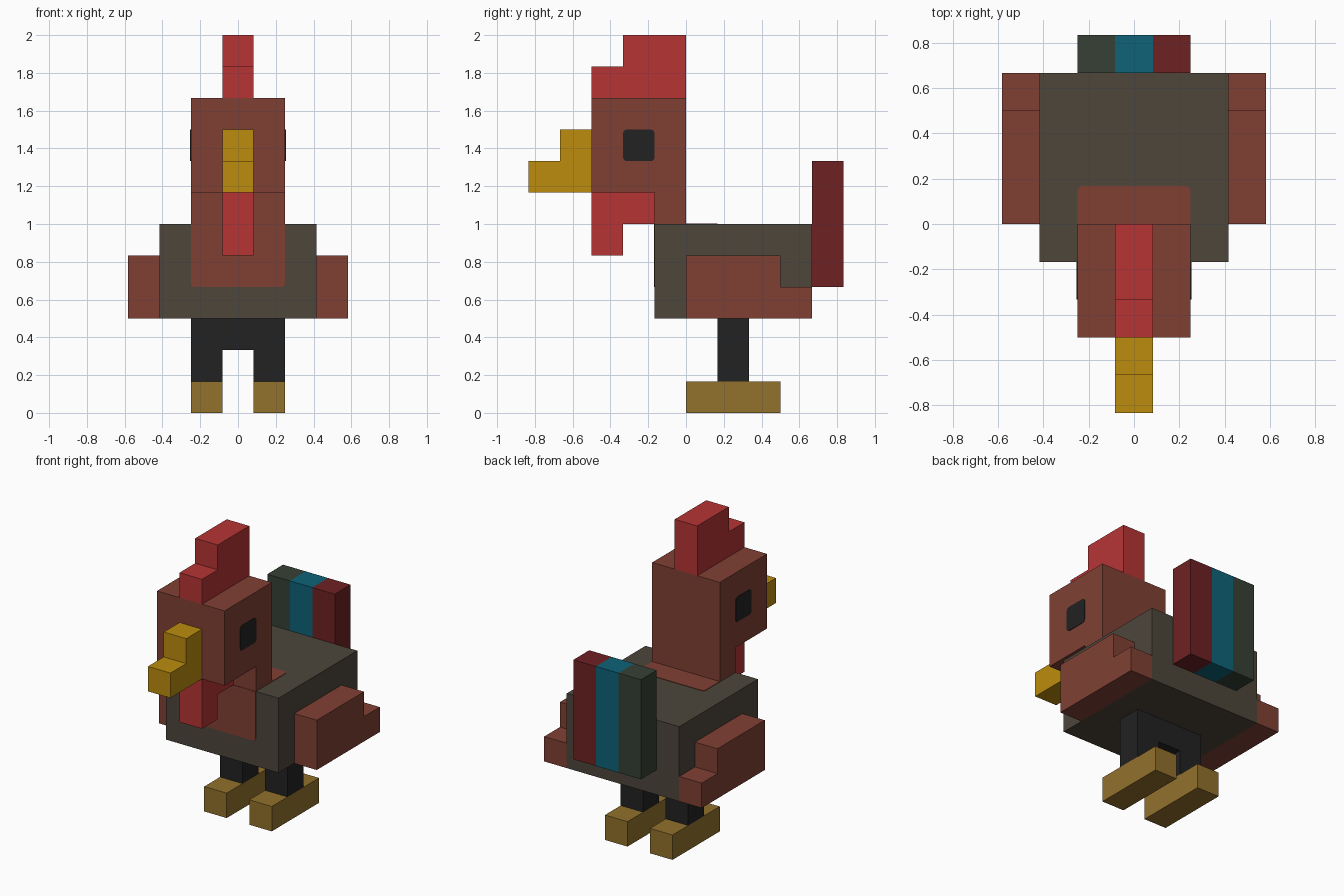
import bpy, bmesh, math
from mathutils import Vector

if "Cube" in bpy.data.objects:
    bpy.data.objects.remove(bpy.data.objects["Cube"], do_unlink=True)

U = 1 / 6      # one block of the model
PLATE = 0.02   # painted plate thickness in blocks


def material(name, rgb):
    """Flat material from 0-255 sRGB values."""
    lin = [(c / 255 / 12.92) if c < 11 else ((c / 255 + 0.055) / 1.055) ** 2.4 for c in rgb]
    m = bpy.data.materials.new(name)
    m.use_nodes = True
    m.diffuse_color = (*lin, 1)
    bsdf = next(n for n in m.node_tree.nodes if n.type == 'BSDF_PRINCIPLED')
    bsdf.inputs["Base Color"].default_value = (*lin, 1)
    bsdf.inputs["Roughness"].default_value = 0.9
    return m


BROWN = material("russet brown", (128, 64, 52))
GREY = material("grey brown", (77, 70, 59))
RED = material("bright red", (183, 52, 53))
YELLOW = material("beak yellow", (188, 140, 14))
TAN = material("foot tan", (146, 113, 44))
BLACK = material("black", (34, 34, 34))
MAROON = material("maroon", (110, 33, 35))
TEAL = material("teal", (14, 98, 120))
GREEN = material("dark green", (54, 64, 53))


def extrude(name, points, axis, lo, hi, *mats, cuts=()):
    """Extrude a 2D profile, given in blocks, along an axis; cuts are extra loops across x."""
    def place(a, b, t):
        return Vector({'x': (t, a, b), 'y': (a, t, b), 'z': (a, b, t)}[axis]) * U
    bm = bmesh.new()
    face = bm.faces.new([bm.verts.new(place(a, b, lo)) for a, b in points])
    new = bmesh.ops.extrude_face_region(bm, geom=[face])["geom"]
    bmesh.ops.translate(bm, vec=place(0, 0, hi - lo),
                        verts=[v for v in new if isinstance(v, bmesh.types.BMVert)])
    for x in cuts:
        bmesh.ops.bisect_plane(bm, geom=bm.verts[:] + bm.edges[:] + bm.faces[:],
                               plane_co=(x * U, 0, 0), plane_no=(1, 0, 0))
    bmesh.ops.recalc_face_normals(bm, faces=bm.faces[:])
    for f in bm.faces:
        f.material_index = sum(f.calc_center_median().x > x * U for x in cuts)
    mesh = bpy.data.meshes.new(name)
    bm.to_mesh(mesh)
    bm.free()
    for m in mats:
        mesh.materials.append(m)
    obj = bpy.data.objects.new(name, mesh)
    bpy.context.collection.objects.link(obj)
    return obj


def rect(a0, a1, b0, b1, low=0.0, high=0.0):
    """Rectangle with rounded lower and upper corners."""
    pts = []
    for a, b, sa, sb, r, start in ((a0, b0, 1, 1, low, 180), (a1, b0, -1, 1, low, 270),
                                   (a1, b1, -1, -1, high, 0), (a0, b1, 1, -1, high, 90)):
        for step in ((0, 30, 60, 90) if r else (0,)):
            t = math.radians(start + step)
            pts.append((a + sa * r + r * math.cos(t), b + sb * r + r * math.sin(t))
                       if r else (a, b))
    return pts


# Body with the painted bib running over its front and top
extrude("body", rect(-1, 4, 3, 6), 'x', -2.5, 2.5, GREY)
extrude("bib_front", rect(-1.5, 1.5, 4, 6, low=0.13), 'y', -1 - PLATE, -1, BROWN)
extrude("bib_top", rect(-1.5, 1.5, -1, 1, high=0.13), 'z', 6, 6 + PLATE, BROWN)

# Head and neck in one stepped profile
extrude("head", [(-3, 7), (-1, 7), (-1, 6), (0, 6), (0, 10), (-3, 10)], 'x', -1.5, 1.5, BROWN)

# Comb, beak and wattle, one block wide
extrude("comb", [(-3, 10), (0, 10), (0, 12), (-2, 12), (-2, 11), (-3, 11)], 'x', -0.5, 0.5, RED)
extrude("beak", [(-5, 7), (-3, 7), (-3, 9), (-4, 9), (-4, 8), (-5, 8)], 'x', -0.5, 0.5, YELLOW)
extrude("wattle", [(-3, 5), (-2, 5), (-2, 6), (-1, 6), (-1, 7), (-3, 7)], 'x', -0.5, 0.5, RED)

# Striped tail
extrude("tail", rect(4, 5, 4, 8), 'x', -1.5, 1.5, GREEN, TEAL, MAROON, cuts=(-0.5, 0.5))

# Legs joined by a hip bar under the body
extrude("legs", [(-1.5, 1), (-0.5, 1), (-0.5, 2), (0.5, 2), (0.5, 1), (1.5, 1),
                 (1.5, 3), (-1.5, 3)], 'y', 1, 2, BLACK)

# Paired parts on both sides
wing = [(0, 3), (4, 3), (4, 4), (3, 4), (3, 5), (0, 5)]
for side, s in (("left", 1), ("right", -1)):
    extrude(side + "_wing", wing, 'x', s * 2.5, s * 3.5, BROWN)
    extrude(side + "_foot", rect(0, 3, 0, 1), 'x', s * 0.5, s * 1.5, TAN)
    extrude(side + "_eye", rect(-2, -1, 8, 9, 0.12, 0.12), 'x', s * 1.5, s * (1.5 + PLATE), BLACK)
